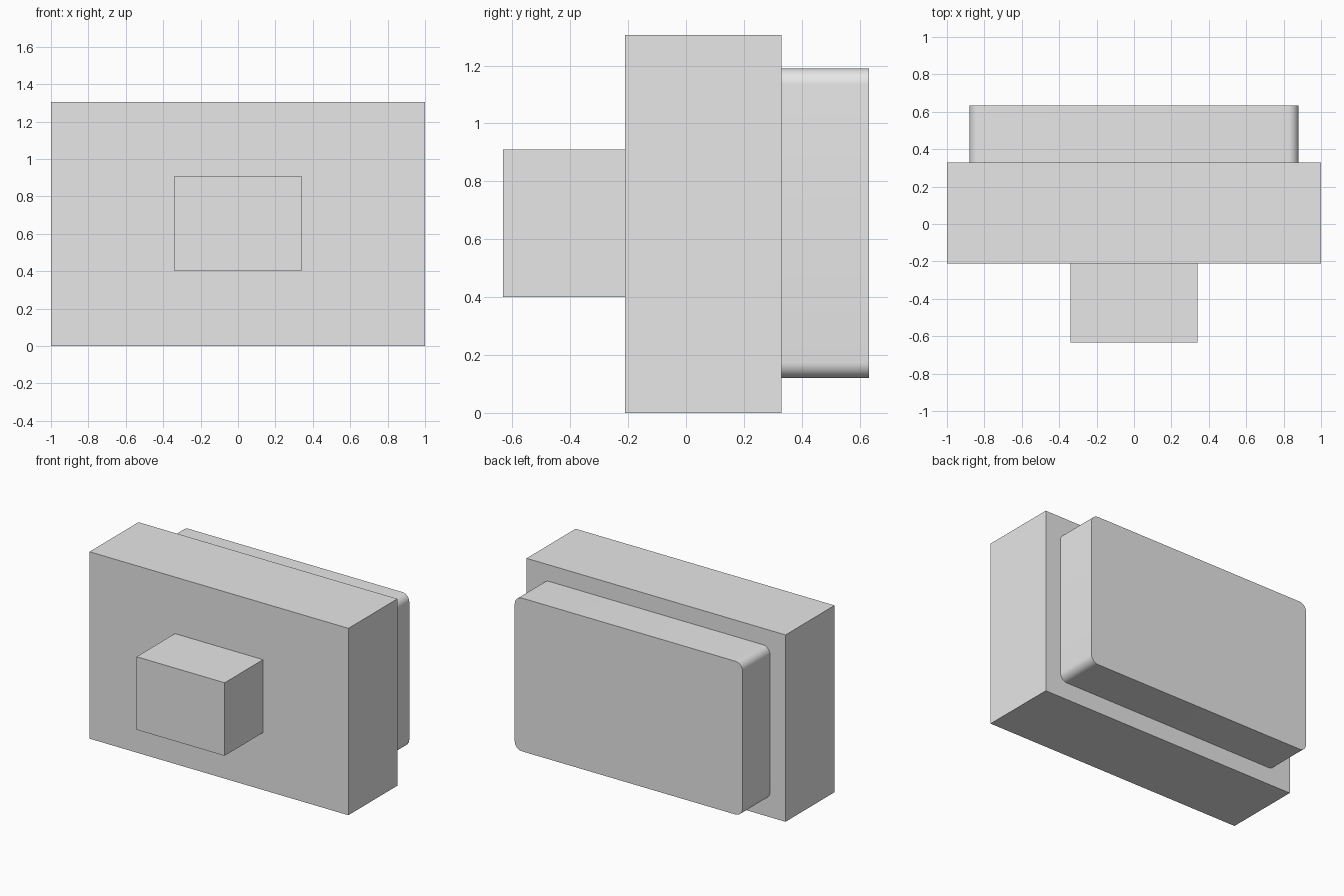
import bpy
import bmesh
import math

default_cube = bpy.data.objects.get("Cube")
if default_cube:
    bpy.data.objects.remove(default_cube, do_unlink=True)

GREY = (0.8, 0.8, 0.8, 1.0)
grey = bpy.data.materials.new("light_grey")
grey.use_nodes = True
grey.diffuse_color = GREY
grey.node_tree.nodes["Principled BSDF"].inputs["Base Color"].default_value = GREY


def box(name, width, y_range, z_range, corner=0.0):
    """Box centred on x; corner rounds the four edges that run along y."""
    (y0, y1), (z0, z1) = y_range, z_range
    bm = bmesh.new()
    bmesh.ops.create_cube(bm, size=1)
    bmesh.ops.scale(bm, vec=(width, y1 - y0, z1 - z0), verts=bm.verts)
    if corner:
        edges = [e for e in bm.edges
                 if abs(e.verts[0].co.y - e.verts[1].co.y) > 0.01]
        bmesh.ops.bevel(bm, geom=edges, offset=corner, segments=8,
                        profile=0.5, affect='EDGES')
    mesh = bpy.data.meshes.new(name)
    bm.to_mesh(mesh)
    bm.free()
    mesh.materials.append(grey)
    obj = bpy.data.objects.new(name, mesh)
    obj.location = (0, (y0 + y1) / 2, (z0 + z1) / 2)
    bpy.context.collection.objects.link(obj)
    return obj


# Main housing and the small block on its front
box("main_body", 2.0, (-0.21, 0.33), (0, 1.305))
box("front_block", 0.68, (-0.633, -0.21), (0.4, 0.91))

# Rear panel with rounded corners
panel = box("rear_panel", 1.76, (0.33, 0.633), (0.12, 1.19), corner=0.055)
bpy.ops.object.select_all(action='DESELECT')
panel.select_set(True)
bpy.context.view_layer.objects.active = panel
bpy.ops.object.shade_smooth_by_angle(angle=math.radians(30))
